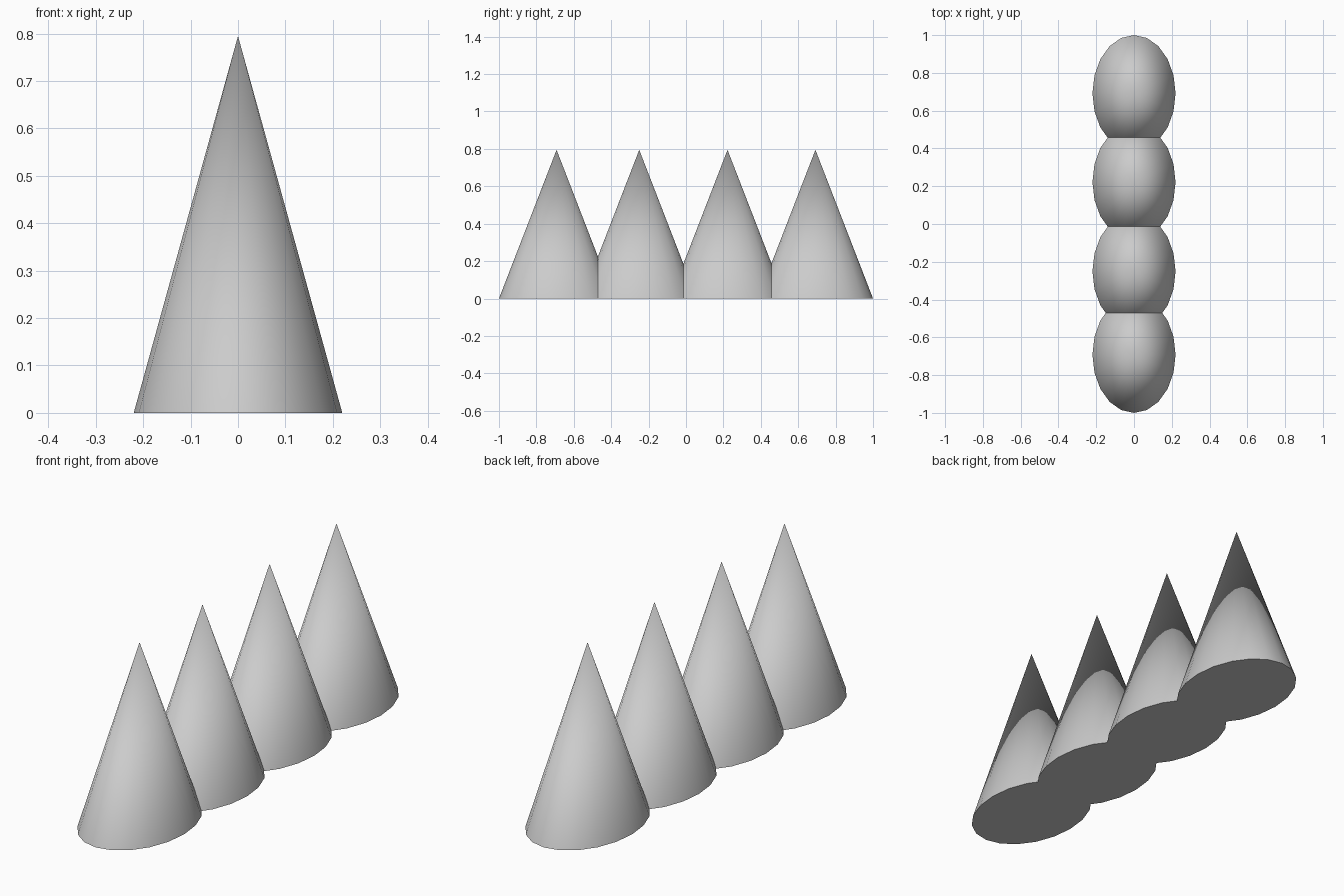
import bpy
import math

if "Cube" in bpy.data.objects:
    bpy.data.objects.remove(bpy.data.objects["Cube"])

HEIGHT = 0.795
RADIUS_X, RADIUS_Y = 0.22, 0.308


def add_cone(name, y):
    # Twenty-sided cone with an oval base resting on z = 0
    bpy.ops.mesh.primitive_cone_add(vertices=20, radius1=1, radius2=0, depth=HEIGHT,
                                    location=(0, y, HEIGHT / 2))
    cone = bpy.context.object
    cone.name = name
    cone.scale = (RADIUS_X, RADIUS_Y, 1)
    bpy.ops.object.transform_apply(location=False, rotation=False, scale=True)
    bpy.ops.object.shade_smooth_by_angle(angle=math.radians(40))


# Row of four overlapping spikes, front to back
for i, y in enumerate((-0.692, -0.25, 0.222, 0.692)):
    add_cone(f"spike_{i + 1}", y)
